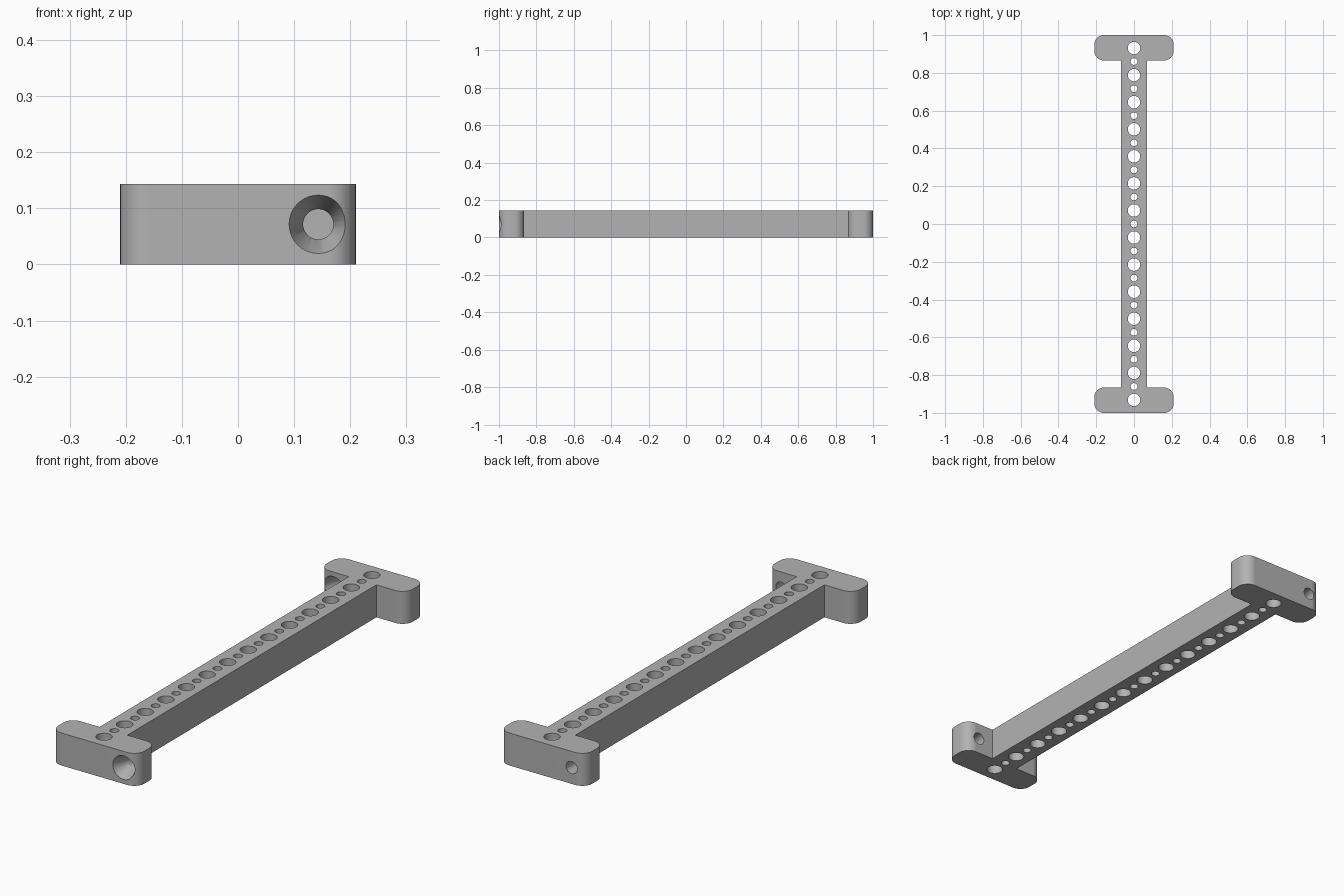
import bpy, bmesh, math
from mathutils import Matrix, Vector

cube = bpy.data.objects.get("Cube")
if cube:
    bpy.data.objects.remove(cube, do_unlink=True)

HEIGHT = 0.143
PITCH = 0.1433
FOOT_X, BAR_X = 0.21, 0.0675
END_Y, INNER_Y = 1.0, 0.866
CORNER = 0.05

grey = bpy.data.materials.new("plain grey")
grey.use_nodes = True
colour = (0.45, 0.45, 0.45, 1)
grey.diffuse_color = colour
grey.node_tree.nodes["Principled BSDF"].inputs["Base Color"].default_value = colour


def make_object(name, bm):
    bmesh.ops.recalc_face_normals(bm, faces=bm.faces)
    mesh = bpy.data.meshes.new(name)
    bm.to_mesh(mesh)
    bm.free()
    obj = bpy.data.objects.new(name, mesh)
    bpy.context.collection.objects.link(obj)
    return obj


def arc(cx, cy, start, steps=10):
    """Quarter-circle corner, anticlockwise from the start angle."""
    angles = [start + math.pi / 2 * i / steps for i in range(steps + 1)]
    return [(cx + CORNER * math.cos(a), cy + CORNER * math.sin(a)) for a in angles]


def add_cone(bm, r1, r2, depth, centre, along_y=False):
    turn = Matrix.Rotation(-math.pi / 2, 4, 'X') if along_y else Matrix()
    bmesh.ops.create_cone(bm, cap_ends=True, segments=40, radius1=r1, radius2=r2,
                          depth=depth, matrix=Matrix.Translation(centre) @ turn)


# Beam with a rounded foot at each end, as one extruded outline
cx = FOOT_X - CORNER
half = [(BAR_X, INNER_Y)]
half += arc(cx, INNER_Y + CORNER, -math.pi / 2)
half += arc(cx, END_Y - CORNER, 0)
half += arc(-cx, END_Y - CORNER, math.pi / 2)
half += arc(-cx, INNER_Y + CORNER, math.pi)
half += [(-BAR_X, INNER_Y)]
outline = half + [(-x, -y) for x, y in half]

bm = bmesh.new()
face = bm.faces.new([bm.verts.new((x, y, 0)) for x, y in outline])
grown = bmesh.ops.extrude_face_region(bm, geom=[face])["geom"]
bmesh.ops.translate(bm, vec=(0, 0, HEIGHT),
                    verts=[v for v in grown if isinstance(v, bmesh.types.BMVert)])
beam = make_object("drilled_beam", bm)
beam.data.materials.append(grey)

# Vertical holes, large and small in turn
holes = bmesh.new()
for i in range(-13, 14):
    radius = 0.033 if i % 2 else 0.018
    add_cone(holes, radius, radius, 0.3, Vector((0, i * PITCH / 2, HEIGHT / 2)))

# Countersunk screw hole through each foot, on opposite sides
bores, sinks = bmesh.new(), bmesh.new()
sink_depth, extra = 0.067, 0.02
slope = (0.052 - 0.027) / sink_depth
for x, face_y in ((0.143, -END_Y), (-0.143, INNER_Y)):
    add_cone(bores, 0.027, 0.027, 0.3, Vector((x, face_y + 0.067, HEIGHT / 2)), True)
    add_cone(sinks, 0.052 + slope * extra, 0.027, sink_depth + extra,
             Vector((x, face_y + (sink_depth - extra) / 2, HEIGHT / 2)), True)

for name, cut in (("vertical_holes", holes), ("screw_bores", bores), ("countersinks", sinks)):
    cutter = make_object(name, cut)
    cutter.hide_render = True
    mod = beam.modifiers.new(name, 'BOOLEAN')
    mod.operation = 'DIFFERENCE'
    mod.solver = 'EXACT'
    mod.object = cutter
    bpy.ops.object.select_all(action='DESELECT')
    beam.select_set(True)
    bpy.context.view_layer.objects.active = beam
    bpy.ops.object.modifier_apply(modifier=mod.name)
    bpy.data.objects.remove(cutter, do_unlink=True)

# Smooth round walls with sharp rims
bpy.ops.object.shade_smooth_by_angle(angle=math.radians(30))
weighted = beam.modifiers.new("flat_faces", 'WEIGHTED_NORMAL')
weighted.keep_sharp = True
